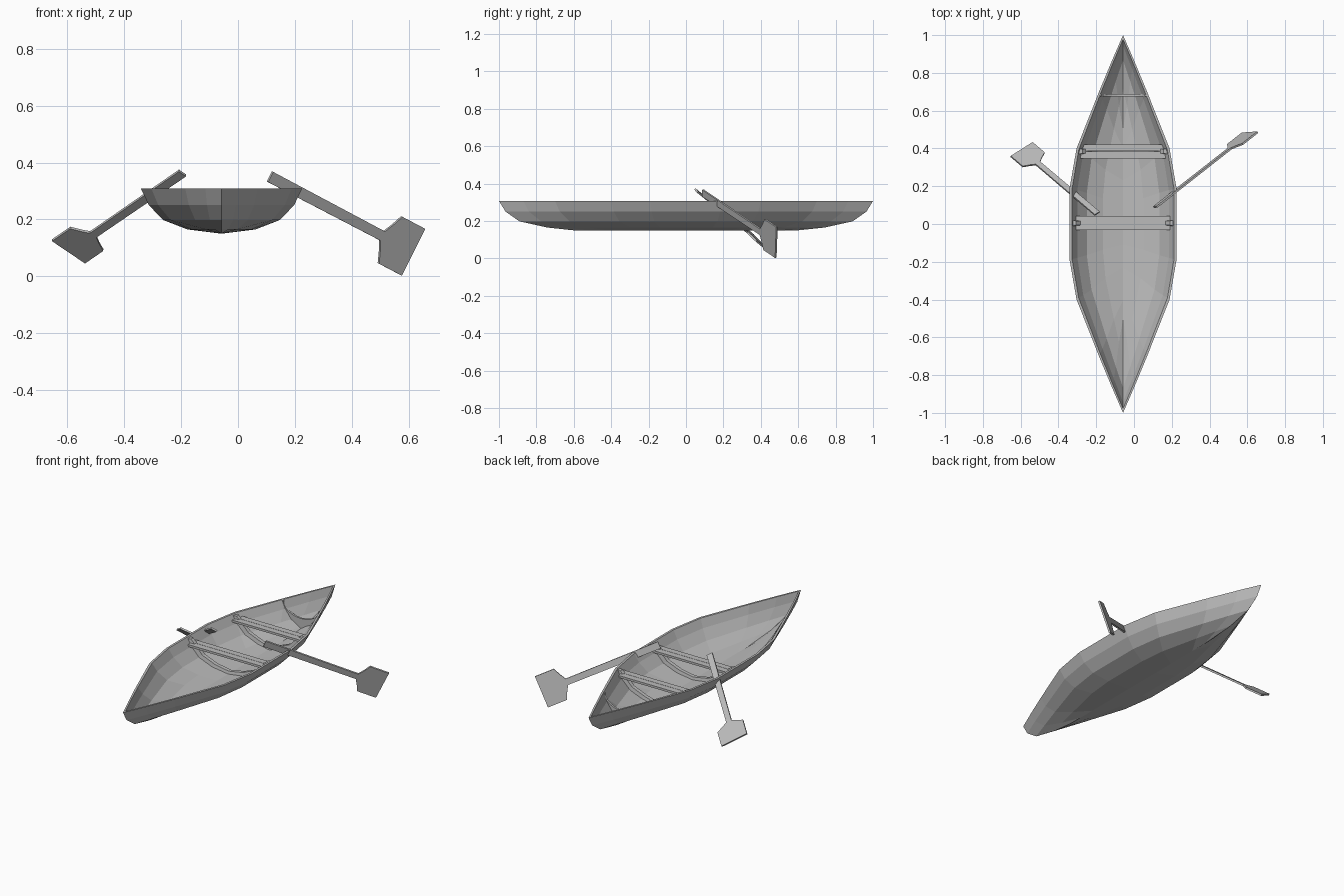
import bpy, bmesh, math
from mathutils import Vector

if "Cube" in bpy.data.objects:
    bpy.data.objects.remove(bpy.data.objects["Cube"])

CX = -0.058                       # hull centre line
# hull rows from gunwale to keel: half width, height, half length
ROWS = [(.283, .308, 1.0), (.255, .25, .965), (.205, .198, .89),
        (.12, .165, .74), (0, .15, .6)]
# plan outline shared by all rows: fraction of length, fraction of width
PLAN = [(0, 1), (.19, 1), (.4, .87), (.7, .45), (.87, .2), (1, 0)]
STATIONS = [(-t, f) for t, f in PLAN[:0:-1]] + PLAN

grey = bpy.data.materials.new("grey")
grey.diffuse_color = (.5, .5, .5, 1)
grey.use_nodes = True
grey.node_tree.nodes["Principled BSDF"].inputs["Base Color"].default_value = grey.diffuse_color


def finish(name, bm):
    bmesh.ops.remove_doubles(bm, verts=bm.verts, dist=1e-5)
    bmesh.ops.recalc_face_normals(bm, faces=bm.faces)
    me = bpy.data.meshes.new(name)
    bm.to_mesh(me)
    bm.free()
    me.materials.append(grey)
    ob = bpy.data.objects.new(name, me)
    bpy.context.collection.objects.link(ob)
    return ob


def prism(name, outline, offset):
    """Extrude a closed outline of points by a vector."""
    bm = bmesh.new()
    face = bm.faces.new([bm.verts.new(p) for p in outline])
    ext = bmesh.ops.extrude_face_region(bm, geom=[face])["geom"]
    bmesh.ops.translate(bm, vec=offset,
                        verts=[v for v in ext if isinstance(v, bmesh.types.BMVert)])
    return finish(name, bm)


def inner(row):
    w, z, l = row
    return (max(w - .013, 0), z if z > .3 else z + .01, l - .022)


def width_at(row, y):
    """Half width of a row at y, or None past its end."""
    t = abs(y) / row[2]
    for (t0, f0), (t1, f1) in zip(PLAN, PLAN[1:]):
        if t <= t1:
            return row[0] * (f0 + (f1 - f0) * (t - t0) / (t1 - t0))
    return None


def section(y):
    """Right half of the inside section at y, from gunwale to centre line."""
    pts = []
    for row in map(inner, ROWS):
        w = width_at(row, y)
        if w is None:             # stem closes the section here
            pts.append((0, pts[-1][1] - .012))
            break
        pts.append((w, row[1]))
    return pts


def full(pts):
    """Mirror a half section into one line running from left to right."""
    return [(-x, z) for x, z in pts[:-1]] + pts[::-1]


# Hull: outer skin, inner skin and the rim between them
bm = bmesh.new()


def row_verts(row, side):
    w, z, l = row
    return [bm.verts.new((CX + side * w * f, t * l, z)) for t, f in STATIONS]


for side in (-1, 1):
    lines = [row_verts(r, side) for r in ROWS[::-1]]
    lines += [row_verts(inner(r), side) for r in ROWS]
    for a, b in zip(lines, lines[1:]):
        for i in range(len(STATIONS) - 1):
            bm.faces.new((a[i], a[i + 1], b[i + 1], b[i]))
bmesh.ops.remove_doubles(bm, verts=bm.verts, dist=1e-5)
finish("hull", bm)

# Seats: two planks side by side, with a bent rib below them
for label, y, z in (("rear", .385, .272), ("middle", .005, .265)):
    for tag, y0, y1 in (("a", y - .037, y - .001), ("b", y + .001, y + .037)):
        ends = []
        for yy in (y0, y1):
            top, low = (width_at(inner(r), yy) for r in ROWS[:2])
            ends.append(low + (top - low) * (z - .26) / .048 + .004)
        prism(f"{label}_seat_plank_{tag}",
              [(CX - ends[0], y0, z), (CX + ends[0], y0, z),
               (CX + ends[1], y1, z), (CX - ends[1], y1, z)], (0, 0, .013))
    # rib follows the inside of the hull and pokes up through the seat ends
    half = section(y)
    (xa, za), (xb, zb) = half[:2]
    half[0] = (xa - .002, za - .008)
    out = full(half)
    inn = full([(max(x - .02, 0) if x else 0, zz + (0 if i == 0 else .016))
                for i, (x, zz) in enumerate(half)])
    bm = bmesh.new()
    loops = [[bm.verts.new((CX + x, yy, zz)) for x, zz in line]
             for line, yy in ((out, y - .015), (inn, y - .011),
                              (inn, y + .011), (out, y + .015))]
    for k in range(4):
        a, b = loops[k], loops[(k + 1) % 4]
        for i in range(len(a) - 1):
            bm.faces.new((a[i], a[i + 1], b[i + 1], b[i]))
    for i in (0, -1):
        bm.faces.new([l[i] for l in loops])
    finish(f"{label}_rib", bm)

# Bulkhead near the stern, with a scooped top edge
y = .675
hull_line = full(section(y))
w = hull_line[-1][0]
scoop = []
for i in range(13):
    a = math.pi * i / 12
    scoop.append((.93 * w * math.cos(a), .304 - .075 * math.sin(a)))
prism("bulkhead", [(CX + x, y, z) for x, z in hull_line + scoop], (0, .012, 0))


# Paddles: flat plates with a long handle and a broad blade
def paddle(name, start, along, across, s):
    d = Vector(along).normalized()
    n = d.cross(Vector(across)).normalized()
    u = n.cross(d)
    half = [(0, .02), (.541, .018), (.56, .05), (.58, .092), (.69, .092)]
    outline = half + [(a, -b) for a, b in half[::-1]]
    prism(name, [Vector(start) + s * (a * d + b * u) - n * .005 for a, b in outline],
          n * .01)


paddle("right_paddle", (.1125, .09, .35), (.5015, .393, -.264), (-.456, -.04, -.89), 1)
paddle("left_paddle", (-.195, .055, .363), (-.4, .339, -.275), (.72, .47, -.5), .858)
